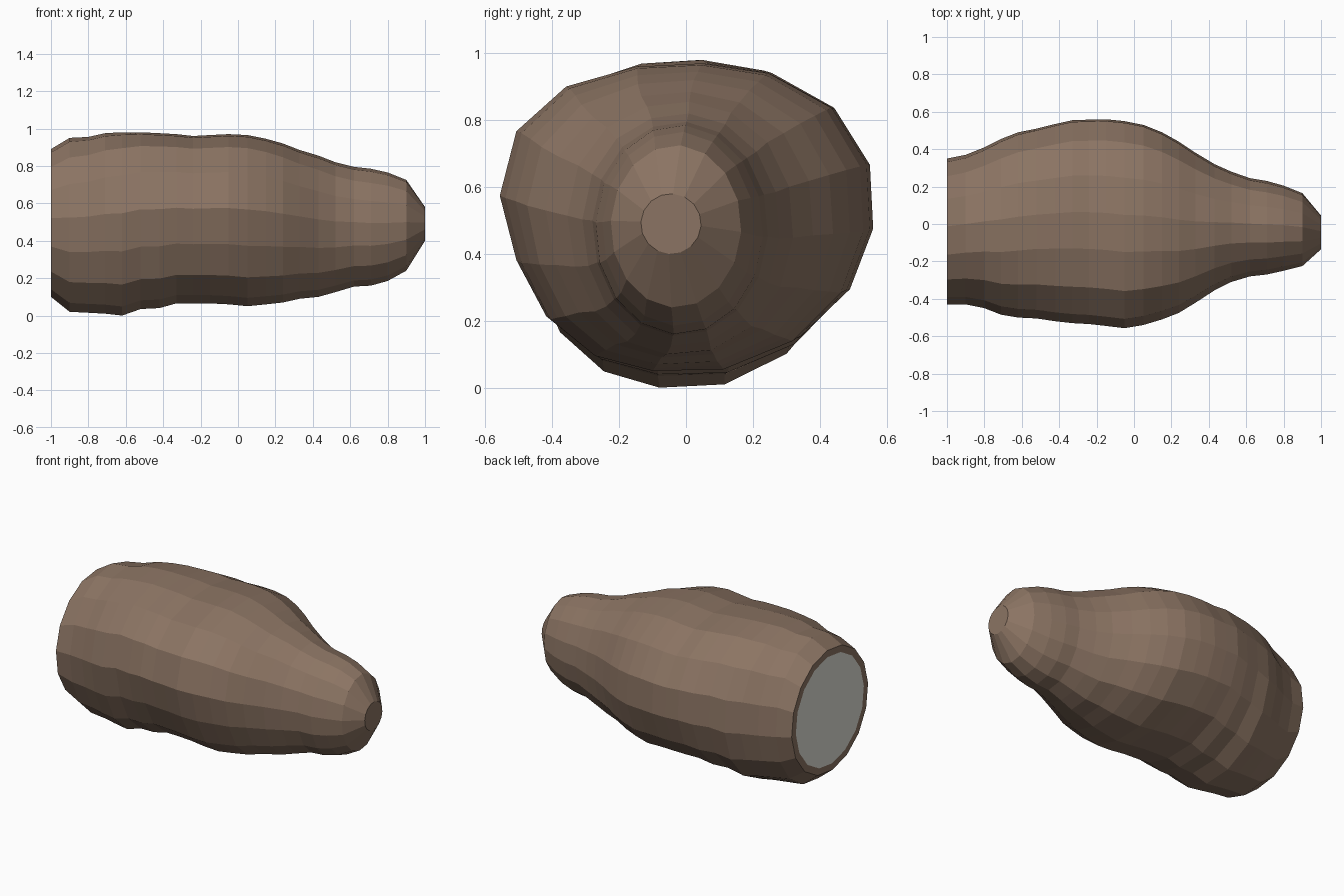
import bpy, bmesh
from math import sin, cos, radians

if "Cube" in bpy.data.objects:
    bpy.data.objects.remove(bpy.data.objects["Cube"])

# stations along the length: x, top z, bottom z, max y, min y
STATIONS = [
    (-1.0, .89, .10, .35, -.43), (-.9, .95, .02, .37, -.43), (-.8, .955, .015, .41, -.45),
    (-.71, .975, .01, .455, -.485), (-.62, .98, .0, .49, -.50), (-.52, .98, .035, .51, -.505),
    (-.42, .975, .04, .535, -.52), (-.33, .97, .065, .555, -.53), (-.24, .96, .065, .558, -.535),
    (-.15, .965, .065, .56, -.545), (-.05, .97, .06, .55, -.557), (.05, .965, .05, .53, -.54),
    (.15, .945, .06, .49, -.51), (.24, .92, .07, .44, -.475), (.33, .885, .09, .38, -.42),
    (.43, .855, .10, .32, -.355), (.52, .82, .125, .28, -.31), (.62, .795, .155, .245, -.28),
    (.71, .785, .16, .23, -.27), (.80, .765, .185, .205, -.25), (.90, .725, .24, .165, -.225),
    (1.0, .58, .40, .045, -.135)]

# 16-sided, slightly lopsided belly outline (y, z)
BELLY = [(.555, .47), (.545, .665), (.44, .835), (.25, .94), (.05, .97), (-.15, .96),
         (-.36, .90), (-.51, .765), (-.56, .57), (-.51, .375), (-.42, .205), (-.28, .095),
         (-.10, .05), (.12, .055), (.335, .14), (.485, .285)]


def ring(x, top, bot, ymax, ymin):
    # belly outline in the middle, rounder at both ends, fitted to the station's extents
    w = 1 - max(0, (-x - .5) / .5) if x < 0 else 1 - min(1, max(0, (x - .1) / .6))
    pts = []
    for i, (y, z) in enumerate(BELLY):
        a = radians(22.5 * i - 4)
        pts.append((w * y / .557 + (1 - w) * cos(a), w * (z - .51) / .46 + (1 - w) * sin(a)))
    ys, zs = [p[0] for p in pts], [p[1] for p in pts]

    def fit(v, vals, lo, hi):
        return lo + (v - min(vals)) / (max(vals) - min(vals)) * (hi - lo)
    return [(x, fit(y, ys, ymin, ymax), fit(z, zs, bot, top)) for y, z in pts]


def make_object(name, bm, color):
    me = bpy.data.meshes.new(name)
    bm.to_mesh(me)
    bm.free()
    ob = bpy.data.objects.new(name, me)
    bpy.context.collection.objects.link(ob)
    mat = bpy.data.materials.new(name + "_color")
    mat.diffuse_color = color
    mat.use_nodes = True
    mat.node_tree.nodes["Principled BSDF"].inputs["Base Color"].default_value = mat.diffuse_color
    me.materials.append(mat)
    return ob


# inner edge of the rim around the grey end face
first = ring(*STATIONS[0])
cy, cz = -.04, .495
inner = [(-1.0, cy + (y - cy) * .89, cz + (z - cz) * .89) for _, y, z in first]

# body: loft through all stations, with a narrow rim at the wide end and a flat tip
bm = bmesh.new()
rings = [[bm.verts.new(p) for p in r] for r in [inner] + [ring(*s) for s in STATIONS]]
for a, b in zip(rings, rings[1:]):
    for i in range(16):
        j = (i + 1) % 16
        bm.faces.new((a[i], a[j], b[j], b[i]))
bm.faces.new(rings[-1])
make_object("body", bm, (.26, .175, .125, 1))

# pale grey end face closing the wide end
bm = bmesh.new()
bm.faces.new([bm.verts.new(p) for p in reversed(inner)])
make_object("end_face", bm, (.74, .74, .68, 1))
